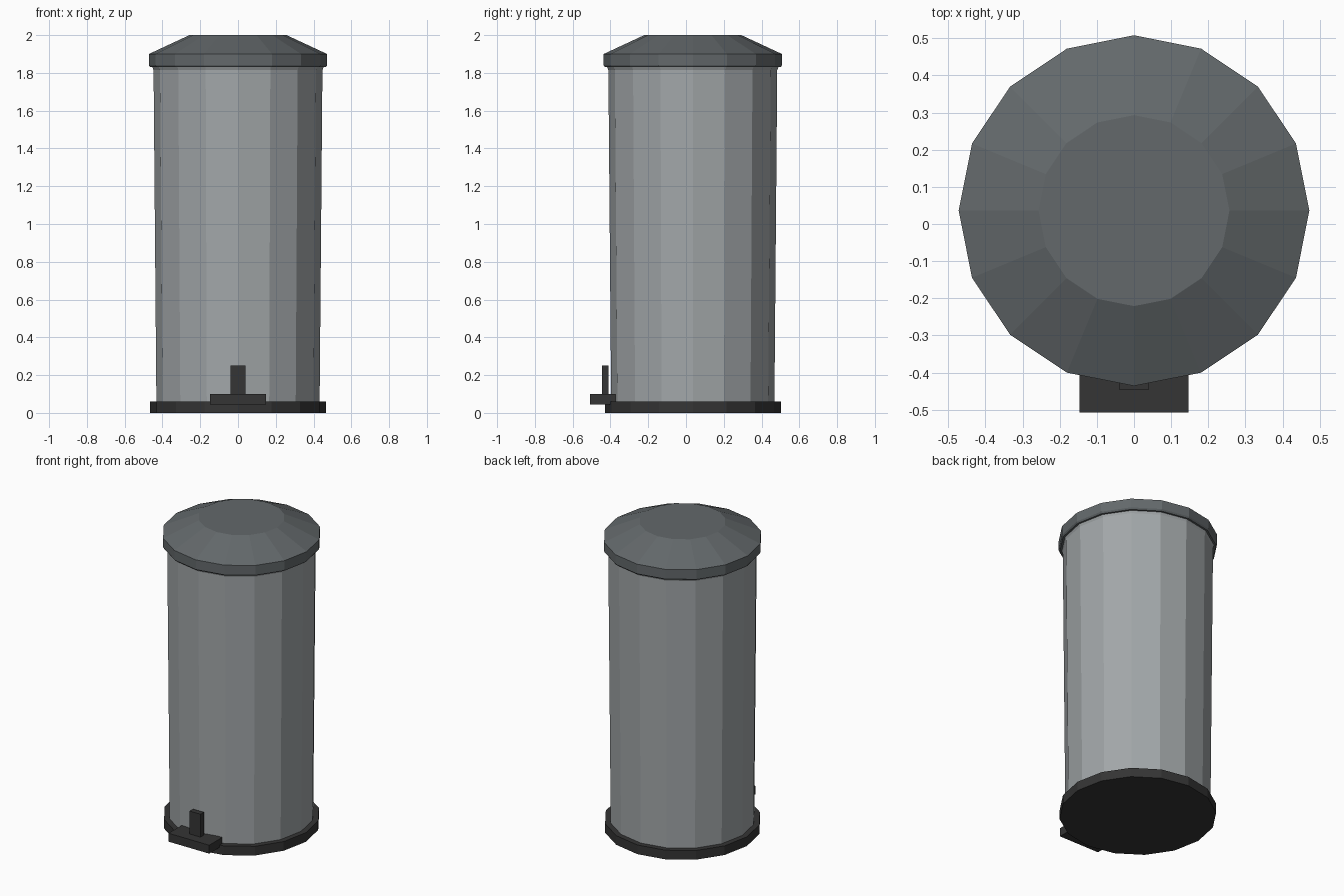
import bpy, math

if "Cube" in bpy.data.objects:
    bpy.data.objects.remove(bpy.data.objects["Cube"])

CY = 0.036   # centre of the round parts
SIDES = 16


def material(name, rgb):
    m = bpy.data.materials.new(name)
    m.diffuse_color = (*rgb, 1)
    m.use_nodes = True
    m.node_tree.nodes["Principled BSDF"].inputs["Base Color"].default_value = m.diffuse_color
    return m


def add(name, verts, faces, mat):
    me = bpy.data.meshes.new(name)
    me.from_pydata(verts, [], faces)
    me.materials.append(mat)
    ob = bpy.data.objects.new(name, me)
    bpy.context.collection.objects.link(ob)
    return ob


def lathe(name, profile, mat):
    """Closed, flat-faced turned shape from (radius, z) points, bottom to top."""
    n = SIDES
    verts = [(r * math.cos(2 * math.pi * i / n), CY + r * math.sin(2 * math.pi * i / n), z)
             for r, z in profile for i in range(n)]
    faces = [(k * n + i, k * n + (i + 1) % n, (k + 1) * n + (i + 1) % n, (k + 1) * n + i)
             for k in range(len(profile) - 1) for i in range(n)]
    top = (len(profile) - 1) * n
    faces += [tuple(reversed(range(n))), tuple(range(top, top + n))]
    return add(name, verts, faces, mat)


def box(name, x, y, z, mat):
    verts = [(a, b, c) for c in z for b in y for a in x]
    faces = [(0, 2, 3, 1), (4, 5, 7, 6), (0, 1, 5, 4),
             (2, 6, 7, 3), (0, 4, 6, 2), (1, 3, 7, 5)]
    return add(name, verts, faces, mat)


steel = material("light grey steel", (0.36, 0.385, 0.395))
lid_grey = material("mid grey lid", (0.125, 0.14, 0.147))
black = material("dark plastic", (0.035, 0.035, 0.035))

# Round parts: base ring, tapered body, lid
lathe("base", [(0.466, 0.0), (0.466, 0.06)], black)
lathe("body", [(0.432, 0.05), (0.447, 1.815), (0.455, 1.835)], steel)
lathe("lid", [(0.465, 1.83), (0.472, 1.84), (0.472, 1.90), (0.257, 2.0)], lid_grey)

# Foot pedal with its upright tab
box("pedal", (-0.147, 0.147), (-0.508, -0.373), (0.045, 0.10), black)
box("pedal_tab", (-0.04, 0.04), (-0.445, -0.41), (0.095, 0.25), black)
